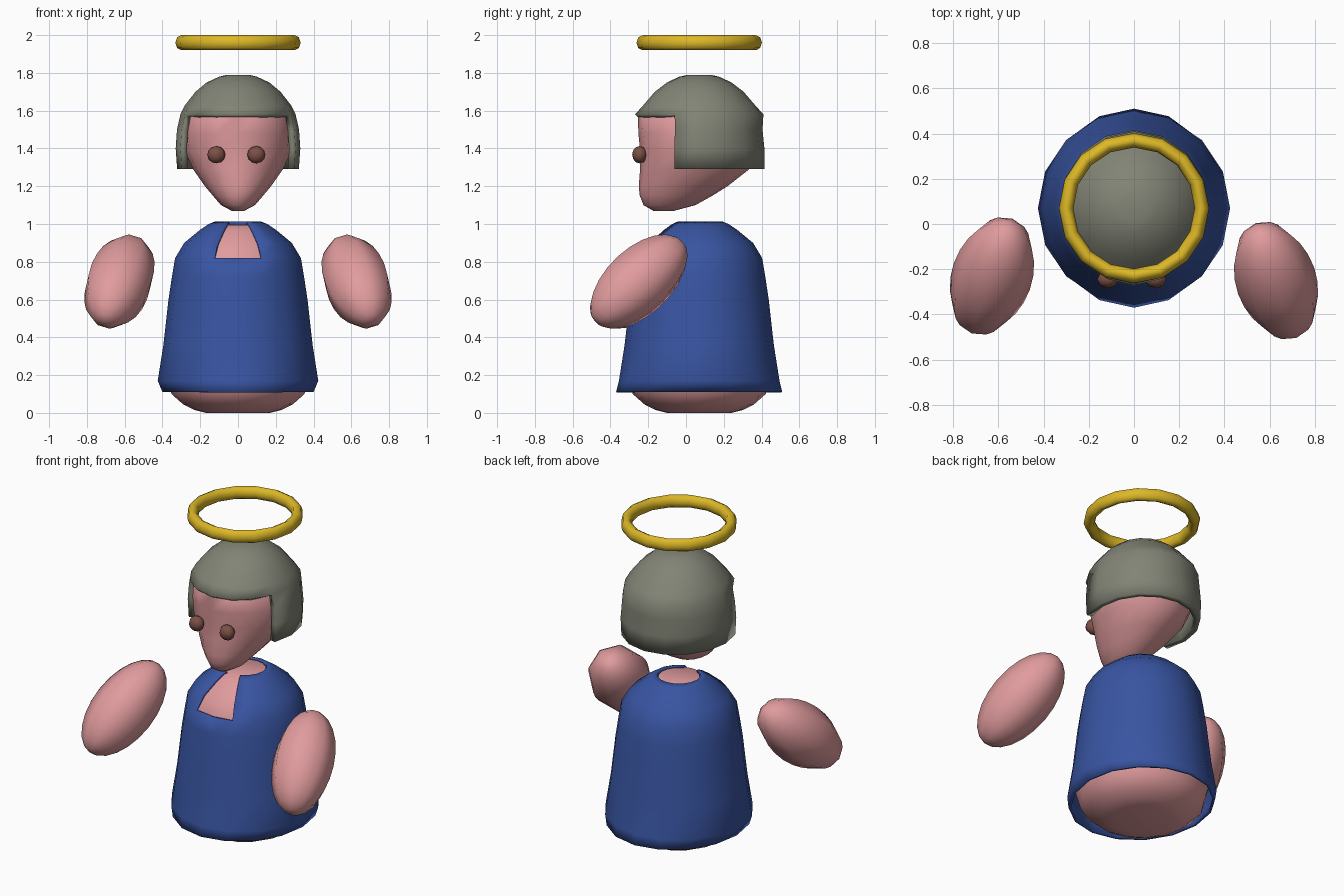
import bpy, bmesh
from math import sin, cos, pi, radians
from mathutils import Vector

cube = bpy.data.objects.get("Cube")
if cube:
    bpy.data.objects.remove(cube, do_unlink=True)

SIDES = 16
MID_Y = 0.07


def material(name, rgb):
    mat = bpy.data.materials.new(name)
    mat.use_nodes = True
    mat.diffuse_color = (*rgb, 1)
    mat.node_tree.nodes["Principled BSDF"].inputs["Base Color"].default_value = (*rgb, 1)
    return mat


skin = material("skin pink", (0.75, 0.33, 0.34))
blue = material("robe blue", (0.04, 0.09, 0.36))
grey = material("hair grey", (0.22, 0.23, 0.18))
gold = material("halo gold", (0.72, 0.48, 0.02))
brown = material("eye brown", (0.2, 0.08, 0.06))


def finish(obj, name, mat, angle=50):
    obj.name = obj.data.name = name
    obj.data.materials.append(mat)
    bpy.ops.object.select_all(action="DESELECT")
    obj.select_set(True)
    bpy.context.view_layer.objects.active = obj
    bpy.ops.object.shade_smooth_by_angle(angle=radians(angle))
    return obj


def stack(name, mat, rings, bottom=True, top=True, cut=(), cut_below=0, cut_above=9, thick=0):
    """Skin elliptical rings (z, x radius, y radius, y centre), leaving out cut columns."""
    bm = bmesh.new()
    loops = []
    for z, rx, ry, cy in rings:
        angles = [2 * pi * i / SIDES for i in range(SIDES)]
        loops.append([bm.verts.new((rx * cos(a), cy + ry * sin(a), z)) for a in angles])
    for k, (lo, hi) in enumerate(zip(loops, loops[1:])):
        middle = (rings[k][0] + rings[k + 1][0]) / 2
        for i in range(SIDES):
            if i in cut and (middle < cut_below or middle > cut_above):
                continue
            j = (i + 1) % SIDES
            bm.faces.new((lo[i], lo[j], hi[j], hi[i]))
    if bottom:
        bm.faces.new(loops[0][::-1])
    if top:
        bm.faces.new(loops[-1])
    bmesh.ops.delete(bm, geom=[v for v in bm.verts if not v.link_faces], context="VERTS")
    mesh = bpy.data.meshes.new(name)
    bm.to_mesh(mesh)
    bm.free()
    obj = bpy.data.objects.new(name, mesh)
    bpy.context.collection.objects.link(obj)
    finish(obj, name, mat)
    if thick:
        solid = obj.modifiers.new("thickness", "SOLIDIFY")
        solid.thickness = thick
        solid.offset = -1
    return obj


def ball(name, mat, centre, radii, axis=(0, 0, 1), rings=6):
    bpy.ops.mesh.primitive_uv_sphere_add(segments=8, ring_count=rings, radius=1, location=centre)
    obj = bpy.context.object
    obj.scale = radii
    obj.rotation_euler = Vector(axis).to_track_quat("Z", "Y").to_euler()
    return finish(obj, name, mat, 60)


def round_rings(profile):
    return [(z, r, r, MID_Y) for z, r in profile]


# Robe: bell with an open neck and a front notch
robe_profile = [(0.17, 0.425), (0.36, 0.395), (0.6, 0.368), (0.72, 0.35), (0.82, 0.333),
                (0.9, 0.285), (0.97, 0.2), (1.0, 0.155), (1.012, 0.125)]
stack("robe", blue, [(0.11, 0.4, 0.44, MID_Y)] + round_rings(robe_profile),
      bottom=False, top=False, cut=(11, 12), cut_above=0.82, thick=0.015)

# Body: rounded base, follows just inside the robe
inner = [(z - 0.004, r - 0.016) for z, r in robe_profile[1:-1]]
stack("body", skin, round_rings([(0, 0.17), (0.015, 0.23), (0.045, 0.29), (0.1, 0.352),
                                 (0.2, 0.38)] + inner))

# Head: wide skull, narrow chin pushed forward
head_rows = [(1.068, 0.03, -0.17, -0.07), (1.1, 0.09, -0.225, 0.05), (1.15, 0.133, -0.245, 0.14),
             (1.2, 0.175, -0.25, 0.22), (1.29, 0.238, -0.243, 0.335), (1.38, 0.28, -0.242, 0.36),
             (1.48, 0.287, -0.252, 0.375), (1.58, 0.268, -0.255, 0.35),
             (1.67, 0.19, -0.13, 0.27), (1.74, 0.08, 0, 0.15)]
stack("head", skin, [(z, w, (b - f) / 2, (b + f) / 2) for z, w, f, b in head_rows])

# Hair: helmet-shaped shell, open over the face
hair_rows = [(1.29, 0.322, 0.345), (1.4, 0.33, 0.345), (1.5, 0.323, 0.335), (1.58, 0.305, 0.34),
             (1.63, 0.28, 0.295), (1.7, 0.225, 0.235), (1.75, 0.165, 0.17),
             (1.78, 0.1, 0.105), (1.79, 0.06, 0.06)]
stack("hair", grey, [(z, rx, ry, MID_Y) for z, rx, ry in hair_rows],
      bottom=False, cut=range(9, 15), cut_below=1.58, thick=0.035)

# Eyes
for side, x in (("right", -0.115), ("left", 0.097)):
    ball(side + "_eye", brown, (x, -0.245, 1.367), (0.048, 0.04, 0.046))

# Arms: long ovals reaching forward, down and outward
for side, s, y in (("right", -1, -0.23), ("left", 1, -0.25)):
    ball(side + "_arm", skin, (s * 0.628, y, 0.695), (0.178, 0.178, 0.322),
         (s * 0.25, -0.71, -0.65), 12)

# Halo
bpy.ops.mesh.primitive_torus_add(major_segments=SIDES, minor_segments=8, major_radius=0.3,
                                 minor_radius=0.032, location=(0, MID_Y, 1.96))
halo = bpy.context.object
halo.scale.z = 1.25
finish(halo, "halo", gold)
